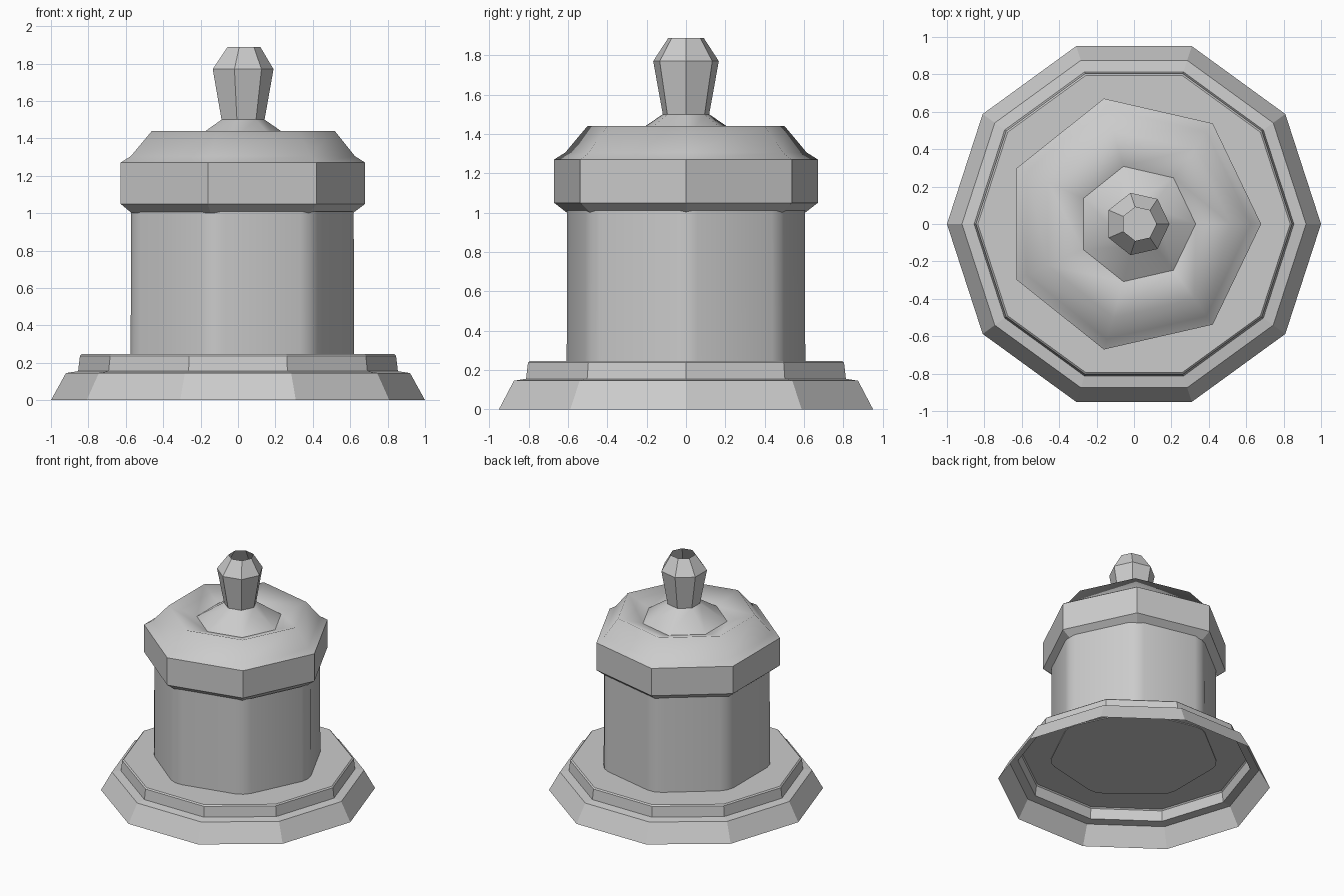
import bpy, bmesh, math

if "Cube" in bpy.data.objects:
    bpy.data.objects.remove(bpy.data.objects["Cube"])


def lathe(name, sides, profile, cap_top=False, cap_bottom=False, smooth=None):
    """Stack of n-sided rings; each profile entry is (radius, z, x_shift)."""
    bm = bmesh.new()
    rings = []
    for r, z, cx in profile:
        rings.append([bm.verts.new((cx + r * math.cos(math.tau * i / sides),
                                    r * math.sin(math.tau * i / sides), z))
                      for i in range(sides)])
    for a, b in zip(rings, rings[1:]):
        for i in range(sides):
            j = (i + 1) % sides
            bm.faces.new((a[i], a[j], b[j], b[i]))
    if cap_bottom:
        bm.faces.new(rings[0][::-1])
    if cap_top:
        bm.faces.new(rings[-1])
    mesh = bpy.data.meshes.new(name)
    bm.to_mesh(mesh)
    bm.free()
    ob = bpy.data.objects.new(name, mesh)
    bpy.context.collection.objects.link(ob)
    if smooth is not None:
        bpy.ops.object.select_all(action='DESELECT')
        ob.select_set(True)
        bpy.context.view_layer.objects.active = ob
        bpy.ops.object.shade_smooth_by_angle(angle=math.radians(smooth))
    return ob


# Ten-sided stepped base, a shell open underneath
lathe("base", 10, [(1.0, 0, 0), (0.92, 0.145, 0), (0.855, 0.155, 0),
                   (0.845, 0.237, 0), (0.835, 0.246, 0)], cap_top=True)

# Seven-sided body with softened vertical corners
body = lathe("body", 7, [(0.637, 0.24, 0), (0.635, 1.01, 0)], cap_bottom=True)
bm = bmesh.new()
bm.from_mesh(body.data)
upright = [e for e in bm.edges if abs(e.verts[0].co.z - e.verts[1].co.z) > 0.5]
bmesh.ops.bevel(bm, geom=upright, offset=0.065, segments=2, profile=0.5,
                affect='EDGES')
bm.to_mesh(body.data)
bm.free()
body.select_set(True)
bpy.context.view_layer.objects.active = body
bpy.ops.object.shade_smooth_by_angle(angle=math.radians(40))

# Flat-faced lid band with its undercut
lathe("lid_band", 7, [(0.622, 1.0, -0.008), (0.688, 1.05, -0.008),
                      (0.688, 1.27, -0.008)])

# Smooth lid top: sloping shoulder, then a dish falling towards the handle
lathe("lid_top", 7, [(0.688, 1.27, -0.008), (0.63, 1.305, -0.005),
                     (0.514, 1.44, 0.003), (0.316, 1.37, 0.014)], smooth=100)

# Flared neck of the handle
lathe("handle_neck", 7, [(0.316, 1.37, 0.014), (0.121, 1.5, 0.021),
                         (0.171, 1.77, 0.019)], smooth=48)

# Faceted handle tip, open at the top
lathe("handle_tip", 7, [(0.171, 1.77, 0.019), (0.0926, 1.888, 0.027)])
